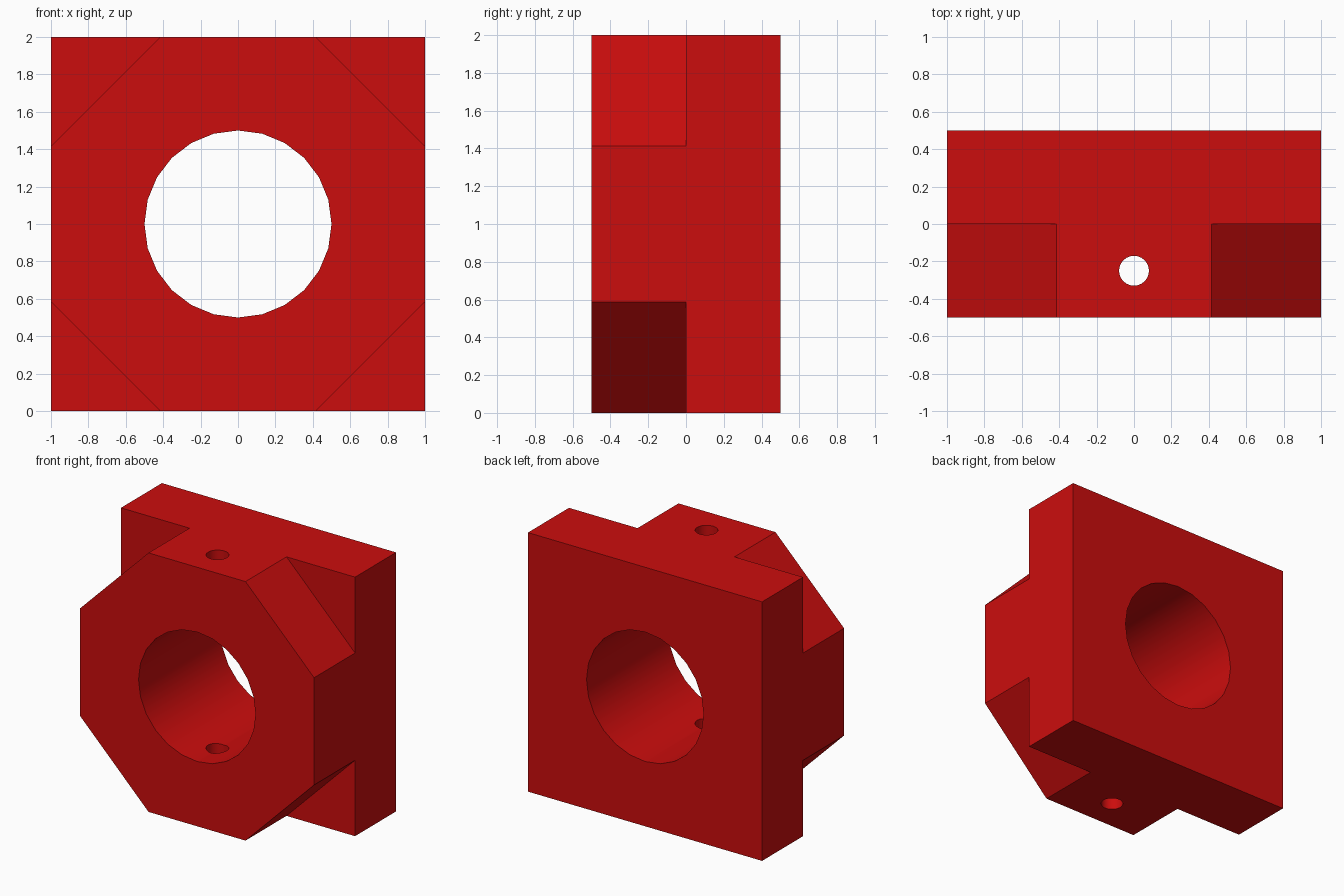
import bpy
from math import radians, sin, cos

cube = bpy.data.objects.get("Cube")
if cube:
    bpy.data.objects.remove(cube, do_unlink=True)

# Single red finish
red = bpy.data.materials.new("red")
red.use_nodes = True
colour = (0.6, 0.004, 0.004, 1)
red.diffuse_color = colour
red.node_tree.nodes["Principled BSDF"].inputs["Base Color"].default_value = colour


def box(name, location, size, turn=0):
    bpy.ops.mesh.primitive_cube_add(size=1, location=location, rotation=(0, turn, 0))
    obj = bpy.context.object
    obj.name = name
    obj.scale = size
    bpy.ops.object.transform_apply(location=False, rotation=False, scale=True)
    obj.data.materials.append(red)
    return obj


def rod(name, location, radius, depth, tilt=0):
    bpy.ops.mesh.primitive_cylinder_add(vertices=24, radius=radius, depth=depth,
                                        location=location, rotation=(tilt, 0, 0))
    obj = bpy.context.object
    obj.name = name
    obj.data.materials.append(red)
    return obj


# Square block
block = box("bearing_block", (0, 0, 1), (2, 1, 2))

# Chamfers that leave an octagonal boss in front of the square plate
cutters = []
for degrees in (45, 135, 225, 315):
    a = radians(degrees)
    cutters.append(box("corner_cutter", (1.5 * sin(a), -0.5, 1 + 1.5 * cos(a)),
                       (2, 1, 1), a))

# Main bore and the vertical pin hole through both walls
cutters.append(rod("bore_cutter", (0, 0, 1), 0.5, 3, radians(90)))
cutters.append(rod("pin_hole_cutter", (0, -0.25, 1), 0.08, 3))

bpy.ops.object.select_all(action="DESELECT")
block.select_set(True)
bpy.context.view_layer.objects.active = block
for cutter in cutters:
    cutter.hide_render = True
    cut = block.modifiers.new("cut", "BOOLEAN")
    cut.operation = "DIFFERENCE"
    cut.solver = "EXACT"
    cut.object = cutter
    bpy.ops.object.modifier_apply(modifier=cut.name)
    bpy.data.objects.remove(cutter, do_unlink=True)

# Smooth bores, crisp edges
bpy.ops.object.shade_smooth_by_angle(angle=radians(30))
